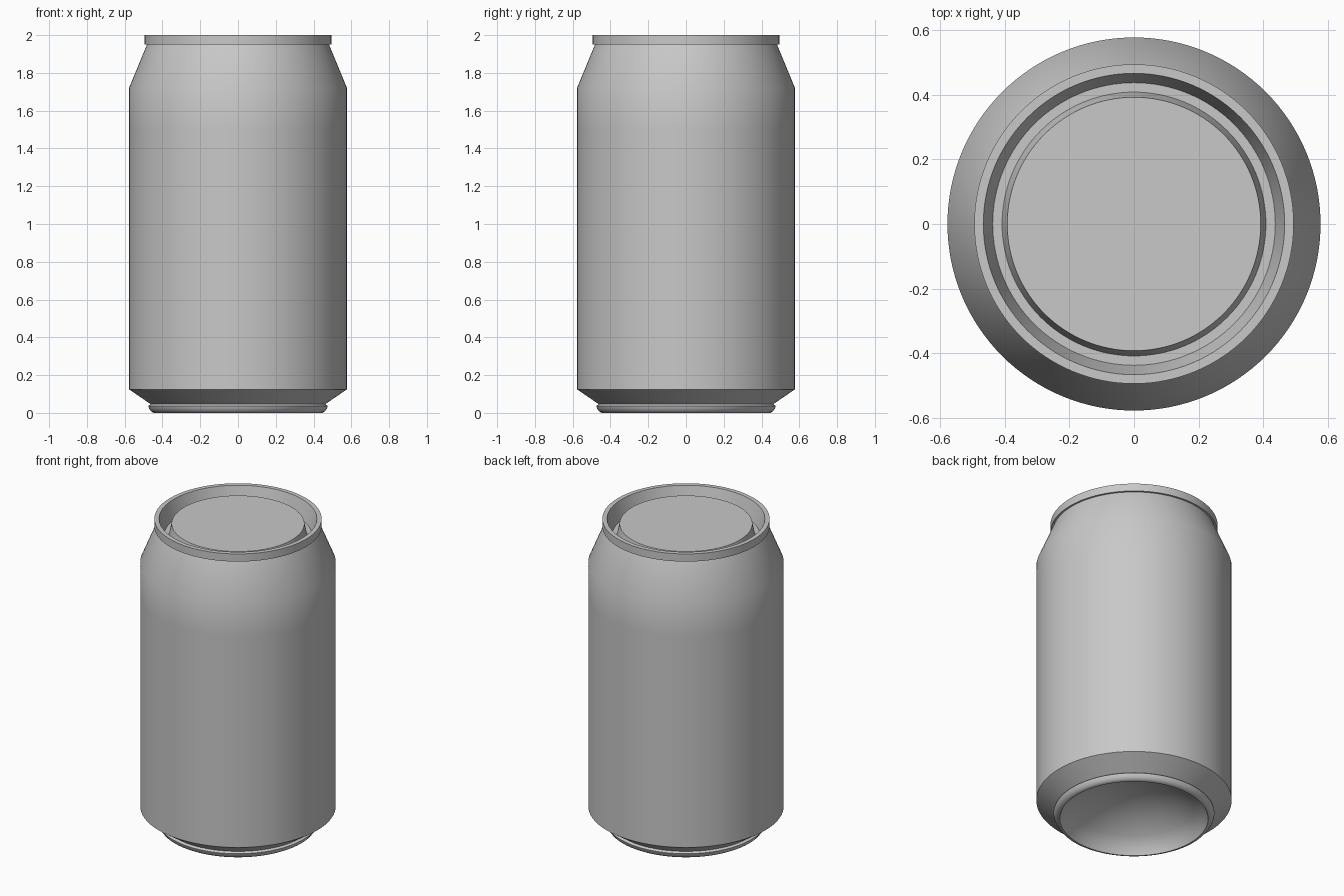
import bpy
import bmesh
import math

cube = bpy.data.objects.get("Cube")
if cube:
    bpy.data.objects.remove(cube, do_unlink=True)

SEGMENTS = 128

# Single bare-metal colour
metal = bpy.data.materials.new("bare_aluminium")
metal.use_nodes = True
colour = (0.58, 0.58, 0.58, 1.0)
metal.diffuse_color = colour
metal.node_tree.nodes["Principled BSDF"].inputs["Base Color"].default_value = colour


def lathe(name, profile):
    """Revolve (radius, height) points about z; radius 0 makes a pole."""
    bm = bmesh.new()
    rings = []
    for r, z in profile:
        if r == 0:
            rings.append([bm.verts.new((0, 0, z))] * SEGMENTS)
        else:
            rings.append([bm.verts.new((r * math.cos(2 * math.pi * i / SEGMENTS),
                                        r * math.sin(2 * math.pi * i / SEGMENTS), z))
                          for i in range(SEGMENTS)])
    for a, b in zip(rings, rings[1:]):
        for i in range(SEGMENTS):
            j = (i + 1) % SEGMENTS
            corners = list(dict.fromkeys((a[i], a[j], b[j], b[i])))
            bm.faces.new(corners)
    mesh = bpy.data.meshes.new(name)
    bm.to_mesh(mesh)
    bm.free()
    mesh.materials.append(metal)
    obj = bpy.data.objects.new(name, mesh)
    bpy.context.collection.objects.link(obj)
    bpy.ops.object.select_all(action='DESELECT')
    obj.select_set(True)
    bpy.context.view_layer.objects.active = obj
    bpy.ops.object.shade_smooth_by_angle(angle=math.radians(30))
    return obj


# Base: concave dome, standing ring and chamfer up to the wall
DOME_R, DOME_Z, DOME_H = 0.414, 0.05, 0.16
sphere_r = (DOME_R ** 2 + DOME_H ** 2) / (2 * DOME_H)
dome = []
for k in range(9):
    r = DOME_R * k / 8
    dome.append((r, DOME_Z + DOME_H - sphere_r + math.sqrt(sphere_r ** 2 - r ** 2)))
lathe("can_base", dome + [(0.438, 0.0), (0.446, 0.0), (0.46, 0.008), (0.47, 0.022),
                          (0.475, 0.037), (0.462, 0.046), (0.577, 0.125)])

# Straight wall and tapered shoulder
lathe("can_wall", [(0.577, 0.125), (0.577, 1.5), (0.577, 1.72), (0.482, 1.95)])

# Rim, sunken groove and raised lid panel
lathe("can_lid", [(0.482, 1.95), (0.494, 1.95), (0.494, 2.0), (0.466, 2.0),
                  (0.437, 1.89), (0.408, 1.89), (0.392, 1.968), (0, 1.968)])
